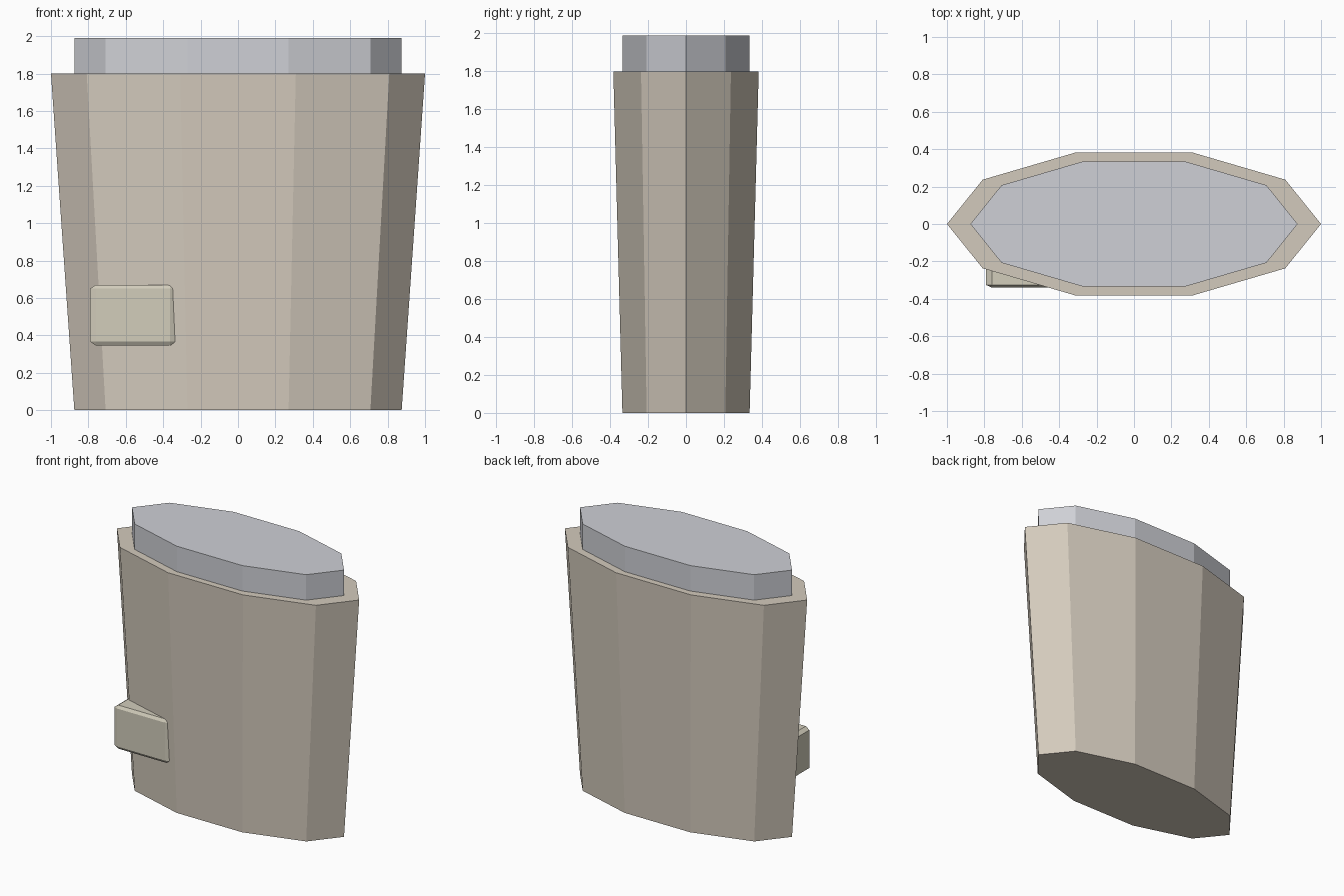
import bpy
import bmesh
from math import cos, sin, tau

default = bpy.data.objects.get("Cube")
if default:
    bpy.data.objects.remove(default, do_unlink=True)

SIDES = 10
DEPTH = 0.403  # depth of the oval relative to its width


def material(name, rgb):
    mat = bpy.data.materials.new(name)
    mat.use_nodes = True
    mat.diffuse_color = (*rgb, 1)
    bsdf = next(n for n in mat.node_tree.nodes if n.type == 'BSDF_PRINCIPLED')
    bsdf.inputs["Base Color"].default_value = (*rgb, 1)
    return mat


def finish(name, bm, mat):
    bmesh.ops.recalc_face_normals(bm, faces=bm.faces)
    mesh = bpy.data.meshes.new(name)
    bm.to_mesh(mesh)
    bm.free()
    mesh.materials.append(mat)
    obj = bpy.data.objects.new(name, mesh)
    bpy.context.collection.objects.link(obj)
    return obj


def oval_prism(name, levels, mat):
    """Ten-sided flattened prism through (radius, height) levels."""
    bm = bmesh.new()
    rings = [[bm.verts.new((r * cos(tau * i / SIDES), r * DEPTH * sin(tau * i / SIDES), z))
              for i in range(SIDES)] for r, z in levels]
    for low, high in zip(rings, rings[1:]):
        for i in range(SIDES):
            j = (i + 1) % SIDES
            bm.faces.new((low[i], low[j], high[j], high[i]))
    bm.faces.new(rings[0])
    bm.faces.new(rings[-1])
    return finish(name, bm, mat)


beige = material("warm beige", (0.65, 0.59, 0.505))
grey = material("pale grey", (0.62, 0.63, 0.67))
cream = material("greenish cream", (0.645, 0.61, 0.50))

# Tapered outer body and the straight core that rises out of it
oval_prism("body", [(0.875, 0), (1.0, 1.8)], beige)
oval_prism("inner_core", [(0.875, 0.02), (0.875, 1.99)], grey)

# Small bevelled block low on the front; scaling stretches the bevel with it
bm = bmesh.new()
bmesh.ops.create_cube(bm, size=1)
bmesh.ops.bevel(bm, geom=bm.edges[:], offset=0.065, segments=1, affect='EDGES')
block = finish("front_block", bm, cream)
block.scale = (0.457, 0.21, 0.325)
block.location = (-0.5615, -0.235, 0.508)
